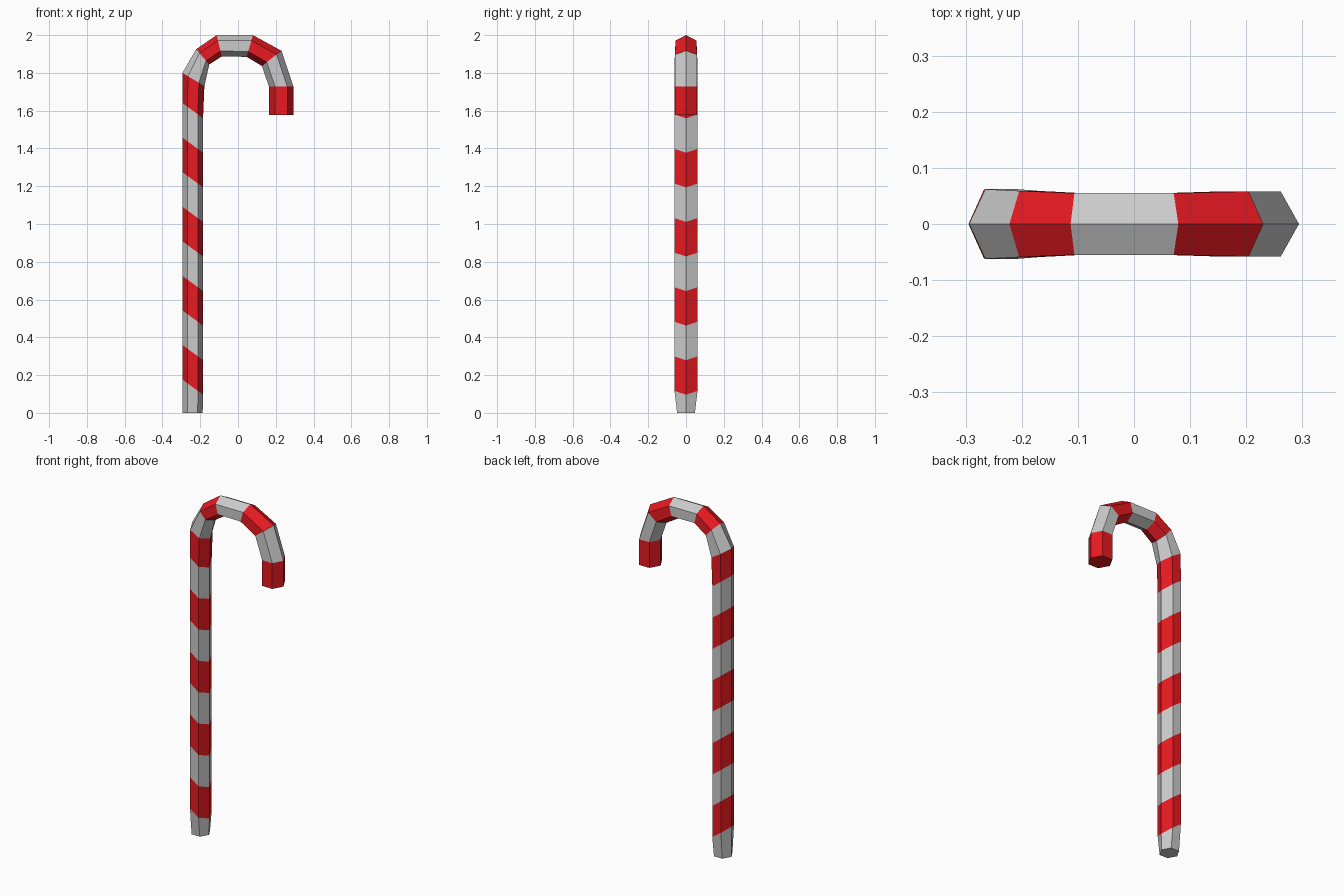
import bpy, bmesh
from mathutils import Vector

if "Cube" in bpy.data.objects:
    bpy.data.objects.remove(bpy.data.objects["Cube"])


def material(name, rgb):
    mat = bpy.data.materials.new(name)
    mat.diffuse_color = (*rgb, 1)
    mat.use_nodes = True
    mat.node_tree.nodes["Principled BSDF"].inputs["Base Color"].default_value = mat.diffuse_color
    return mat


# Each ring: outer tip (x, z), inner tip (x, z), half depth in y
rings = [((-0.293, 0.0), (-0.187, 0.0), 0.047)]

# Straight stem: evenly spaced slanted cuts
for i in range(9):
    z = 0.177 + 0.183 * i
    rings.append(((-0.295, z), (-0.185, z - 0.081), 0.061))

# Hook
rings += [
    ((-0.294, 1.80), (-0.178, 1.73), 0.062),
    ((-0.222, 1.925), (-0.152, 1.845), 0.059),
    ((-0.113, 2.0), (-0.086, 1.887), 0.055),
    ((0.079, 2.0), (0.046, 1.885), 0.055),
    ((0.230, 1.917), (0.126, 1.837), 0.058),
    ((0.294, 1.727), (0.164, 1.727), 0.058),
    ((0.294, 1.577), (0.164, 1.577), 0.058),
]

# Position across the ring and side of each hexagon corner
HEXAGON = [(0, 0), (0.25, 1), (0.75, 1), (1, 0), (0.75, -1), (0.25, -1)]

bm = bmesh.new()


def add_ring(outer, inner, depth):
    a, b = Vector((outer[0], 0, outer[1])), Vector((inner[0], 0, inner[1]))
    return [bm.verts.new(a.lerp(b, t) + Vector((0, s * depth, 0))) for t, s in HEXAGON]


loops = [add_ring(*r) for r in rings]

# Bands of alternating colour
for i, (low, high) in enumerate(zip(loops, loops[1:])):
    for k in range(6):
        n = (k + 1) % 6
        face = bm.faces.new((low[k], low[n], high[n], high[k]))
        face.material_index = i % 2

# End caps
bm.faces.new(loops[0])
bm.faces.new(loops[-1]).material_index = 1
bmesh.ops.recalc_face_normals(bm, faces=bm.faces)

mesh = bpy.data.meshes.new("striped_cane")
bm.to_mesh(mesh)
bm.free()
mesh.materials.append(material("white", (0.8, 0.8, 0.8)))
mesh.materials.append(material("red", (0.8, 0.01, 0.015)))
bpy.context.collection.objects.link(bpy.data.objects.new("striped_cane", mesh))
